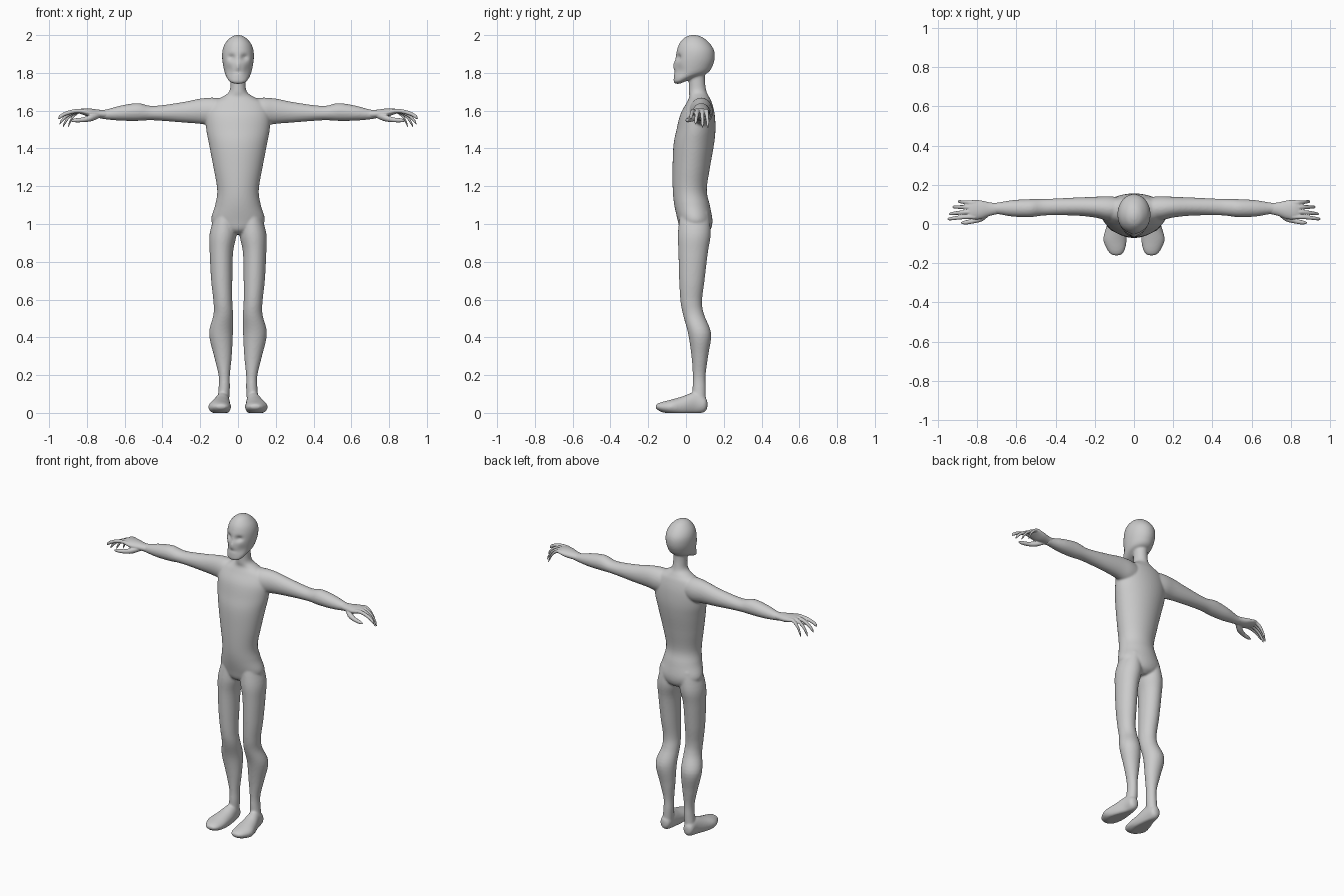
import bpy, bmesh, math


def smooth_path(rows, steps=5):
    """Catmull-Rom interpolation through rows of numbers."""
    p = [rows[0]] + rows + [rows[-1]]
    out = []
    for i in range(1, len(p) - 2):
        for s in range(steps):
            t = s / steps
            out.append([0.5 * (2 * b + (c - a) * t + (2 * a - 5 * b + 4 * c - d) * t * t
                               + (3 * b - a - 3 * c + d) * t ** 3)
                        for a, b, c, d in zip(*p[i - 1:i + 3])])
    return out + [rows[-1]]


def loft(bm, axis, rows, side=1, seg=32, shape=None):
    """Closed loft of ellipses; row = (position on axis, centre u, centre v, radius u, radius v)."""
    rings = []
    for t, cu, cv, ru, rv in smooth_path(rows):
        ring = []
        for k in range(seg):
            a = 2 * math.pi * k / seg
            co = [cu + ru * math.cos(a), cv + rv * math.sin(a)]
            co.insert(axis, t)
            if shape:
                co = shape(*co)
            ring.append(bm.verts.new((co[0] * side, co[1], max(co[2], 0))))
        rings.append(ring)
    for r, q in zip(rings, rings[1:]):
        for k in range(seg):
            bm.faces.new((r[k], r[(k + 1) % seg], q[(k + 1) % seg], q[k]))
    bm.faces.new(rings[0][::-1])
    bm.faces.new(rings[-1])


def fuse(name, bm, voxel, smooth):
    """Blend the overlapping lofts into one smooth skin."""
    bmesh.ops.recalc_face_normals(bm, faces=bm.faces)
    me = bpy.data.meshes.new(name)
    bm.to_mesh(me)
    bm.free()
    ob = bpy.data.objects.new(name, me)
    bpy.context.collection.objects.link(ob)
    m = ob.modifiers.new("fuse", 'REMESH')
    m.mode = 'VOXEL'
    m.voxel_size = voxel
    m.use_smooth_shade = True
    m = ob.modifiers.new("soften", 'SMOOTH')
    m.factor = 0.5
    m.iterations = smooth


def bump(x, z, cx, cz, wx, wz):
    return math.exp(-((x - cx) / wx) ** 2 - ((z - cz) / wz) ** 2)


def face(x, y, z):
    # eye sockets, nose, mouth and hollow cheeks on the front of the head
    if y < 0.02:
        ax = abs(x)
        y += 0.019 * bump(ax, z, 0.034, 1.882, 0.019, 0.015)
        y -= 0.009 * bump(ax, z, 0, 1.838, 0.011, 0.022)
        y += 0.005 * bump(ax, z, 0, 1.805, 0.03, 0.008)
        y += 0.008 * bump(ax, z, 0.05, 1.815, 0.02, 0.025)
    return [x, y, z]


body = bmesh.new()

# torso and neck
loft(body, 2, [
    (0.945, 0, 0.05, 0.04, 0.05), (0.97, 0, 0.05, 0.105, 0.08),
    (1.02, 0, 0.048, 0.142, 0.092), (1.10, 0, 0.032, 0.121, 0.094),
    (1.18, 0, 0.020, 0.110, 0.090), (1.30, 0, 0.028, 0.130, 0.099),
    (1.42, 0, 0.041, 0.153, 0.107), (1.50, 0, 0.053, 0.168, 0.103),
    (1.58, 0, 0.061, 0.170, 0.091), (1.64, 0, 0.070, 0.145, 0.068),
    (1.672, 0, 0.070, 0.085, 0.053), (1.70, 0, 0.062, 0.047, 0.047),
    (1.75, 0, 0.058, 0.040, 0.043), (1.81, 0, 0.055, 0.042, 0.045)], seg=48)

# head
loft(body, 2, [
    (1.742, 0, -0.045, 0.015, 0.010), (1.752, 0, -0.037, 0.042, 0.028),
    (1.772, 0, -0.012, 0.058, 0.053), (1.80, 0, 0.026, 0.070, 0.089),
    (1.84, 0, 0.041, 0.079, 0.101), (1.88, 0, 0.048, 0.084, 0.104),
    (1.92, 0, 0.050, 0.082, 0.098), (1.955, 0, 0.046, 0.069, 0.081),
    (1.985, 0, 0.042, 0.043, 0.052), (1.998, 0, 0.040, 0.018, 0.022),
    (2.001, 0, 0.040, 0.003, 0.003)], seg=64, shape=face)

for side in (-1, 1):
    # leg
    loft(body, 2, [
        (1.06, 0.068, 0.045, 0.050, 0.075), (0.95, 0.079, 0.044, 0.071, 0.087),
        (0.85, 0.088, 0.038, 0.062, 0.078), (0.70, 0.086, 0.031, 0.056, 0.067),
        (0.59, 0.080, 0.028, 0.050, 0.057), (0.52, 0.078, 0.040, 0.052, 0.056),
        (0.42, 0.090, 0.072, 0.063, 0.061), (0.30, 0.080, 0.073, 0.047, 0.044),
        (0.20, 0.073, 0.070, 0.030, 0.034), (0.13, 0.073, 0.070, 0.030, 0.035),
        (0.05, 0.080, 0.070, 0.032, 0.035)], side)
    # foot
    loft(body, 1, [
        (0.113, 0.082, 0.045, 0.012, 0.020), (0.098, 0.082, 0.045, 0.031, 0.040),
        (0.05, 0.082, 0.050, 0.038, 0.060), (-0.02, 0.091, 0.035, 0.052, 0.052),
        (-0.08, 0.097, 0.031, 0.060, 0.039), (-0.13, 0.092, 0.031, 0.046, 0.026),
        (-0.154, 0.090, 0.033, 0.028, 0.014), (-0.161, 0.090, 0.033, 0.010, 0.005)], side)
    # arm
    loft(body, 0, [
        (0.06, 0.078, 1.592, 0.055, 0.070), (0.13, 0.080, 1.594, 0.062, 0.075),
        (0.20, 0.086, 1.597, 0.053, 0.067), (0.30, 0.089, 1.591, 0.046, 0.053),
        (0.45, 0.086, 1.587, 0.042, 0.038), (0.53, 0.081, 1.593, 0.046, 0.047),
        (0.62, 0.080, 1.587, 0.042, 0.040), (0.70, 0.080, 1.580, 0.029, 0.026),
        (0.735, 0.078, 1.582, 0.030, 0.022)], side)
fuse("body", body, 0.006, 6)

# fingers: knuckle y, tip (x, y, z)
fingers = [(0.036, 0.952, 0.026, 1.558), (0.061, 0.945, 0.052, 1.528),
           (0.086, 0.928, 0.087, 1.512), (0.109, 0.900, 0.115, 1.512)]
for side, name in ((-1, "right_hand"), (1, "left_hand")):
    hand = bmesh.new()
    # palm
    loft(hand, 0, [
        (0.69, 0.079, 1.581, 0.027, 0.022), (0.735, 0.076, 1.583, 0.034, 0.022),
        (0.78, 0.073, 1.588, 0.047, 0.023), (0.82, 0.073, 1.595, 0.050, 0.017),
        (0.845, 0.073, 1.597, 0.044, 0.010)], side)
    for y, tx, ty, tz in fingers:
        dx, dz = tx - 0.81, 1.598 - tz
        loft(hand, 0, [
            (0.81, y, 1.597, 0.011, 0.011),
            (0.81 + 0.35 * dx, y, 1.600 - 0.05 * dz, 0.011, 0.011),
            (0.81 + 0.70 * dx, (y + ty) / 2, 1.600 - 0.36 * dz, 0.010, 0.011),
            (0.81 + 0.93 * dx, ty, 1.600 - 0.80 * dz, 0.008, 0.011),
            (tx, ty, tz, 0.004, 0.004)], side, 16)
    # thumb
    loft(hand, 0, [
        (0.735, 0.062, 1.575, 0.016, 0.014), (0.775, 0.034, 1.562, 0.020, 0.018),
        (0.82, 0.016, 1.552, 0.013, 0.013), (0.86, 0.008, 1.549, 0.011, 0.011),
        (0.885, 0.006, 1.546, 0.004, 0.004)], side, 16)
    fuse(name, hand, 0.0035, 3)
